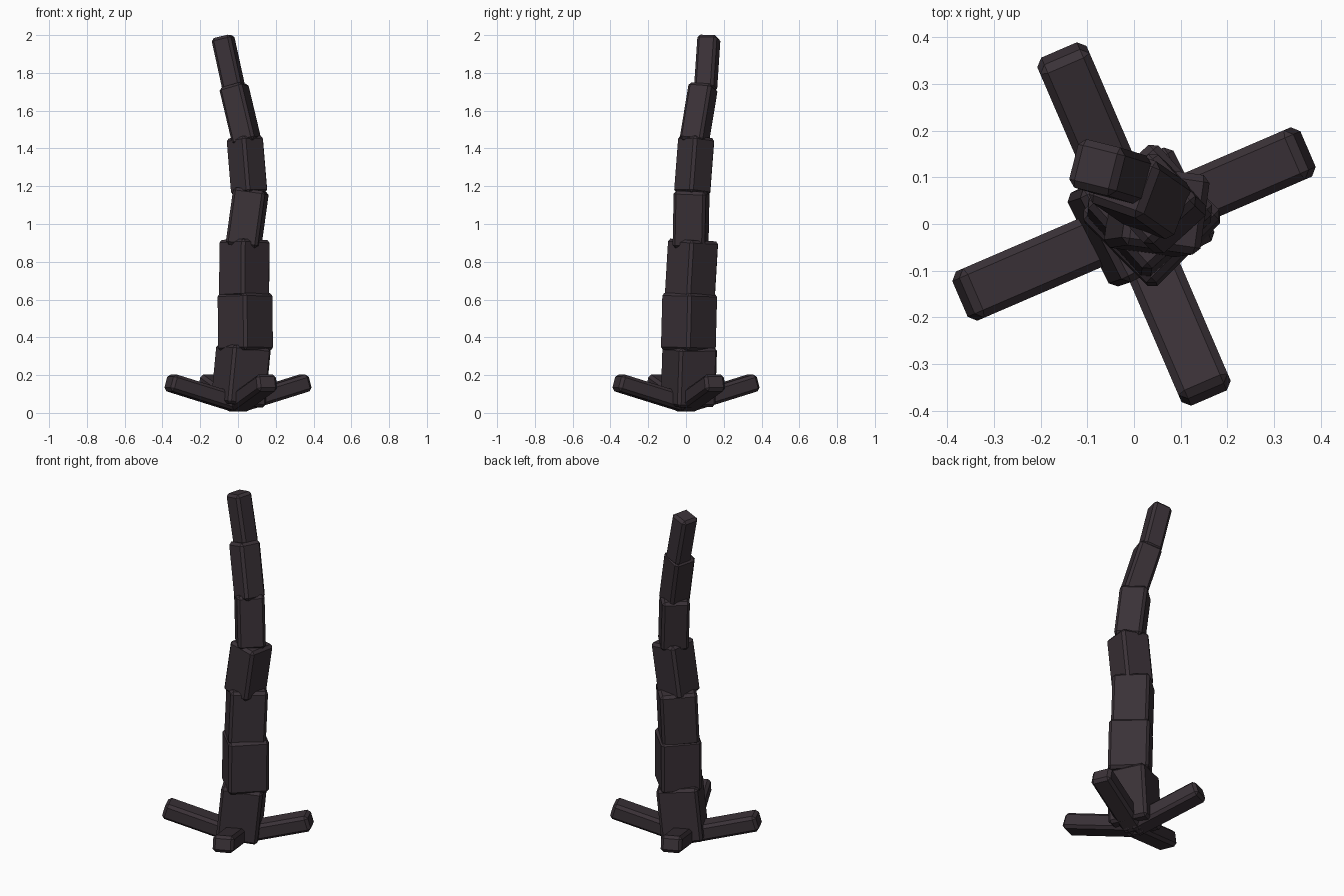
import bpy
import bmesh
from math import radians, cos, sin
from mathutils import Vector, Matrix

old = bpy.data.objects.get("Cube")
if old:
    bpy.data.objects.remove(old, do_unlink=True)

BARK = (0.042, 0.031, 0.038, 1.0)
bark = bpy.data.materials.new("dark_bark")
bark.diffuse_color = BARK
bark.use_nodes = True
bark.node_tree.nodes["Principled BSDF"].inputs["Base Color"].default_value = BARK


def beam(name, start, end, width, depth, rotation, bevel):
    """Chamfered box running from start to end."""
    start, end = Vector(start), Vector(end)
    axis = end - start
    bm = bmesh.new()
    bmesh.ops.create_cube(bm, size=1.0)
    bmesh.ops.scale(bm, vec=(width, depth, axis.length), verts=bm.verts)
    bmesh.ops.bevel(bm, geom=bm.edges[:], offset=bevel, segments=1,
                    affect='EDGES', profile=0.5)
    mesh = bpy.data.meshes.new(name)
    bm.to_mesh(mesh)
    bm.free()
    mesh.materials.append(bark)
    obj = bpy.data.objects.new(name, mesh)
    obj.matrix_world = Matrix.Translation((start + end) / 2) @ rotation.to_4x4()
    bpy.context.collection.objects.link(obj)
    return obj


# Trunk: stacked tapering blocks (bottom centre, top centre, side, twist)
segments = [
    ((0.00, 0.01, 0.04), (0.03, 0.02, 0.352), 0.225, 27),
    ((0.04, 0.012, 0.33), (0.037, 0.02, 0.632), 0.22, 45),
    ((0.032, 0.02, 0.61), (0.035, 0.038, 0.915), 0.202, 42),
    ((0.028, 0.024, 0.88), (0.07, 0.03, 1.182), 0.172, -8),
    ((0.06, 0.032, 1.16), (0.035, 0.055, 1.46), 0.15, 42),
    ((0.048, 0.042, 1.43), (-0.024, 0.092, 1.733), 0.13, -20),
    ((-0.02, 0.103, 1.71), (-0.082, 0.122, 1.993), 0.107, -14),
]
for i, (low, high, side, twist) in enumerate(segments):
    axis = Vector(high) - Vector(low)
    lean = Vector((0, 0, 1)).rotation_difference(axis).to_matrix()
    beam(f"trunk_segment_{i + 1}", low, high, side, side,
         lean @ Matrix.Rotation(radians(twist), 3, 'Z'), 0.015)

# Roots: four beams rising outward from the base
for i in range(4):
    angle = radians(23.3 + 90 * i)
    out = Vector((cos(angle), sin(angle), 0))
    start = out * -0.01 + Vector((0, 0, 0.046))
    end = out * 0.398 + Vector((0, 0, 0.163))
    axis = (end - start).normalized()
    across = Vector((-sin(angle), cos(angle), 0))
    frame = Matrix((across, axis.cross(across), axis)).transposed()
    beam(f"root_{i + 1}", start, end, 0.115, 0.092, frame, 0.016)
